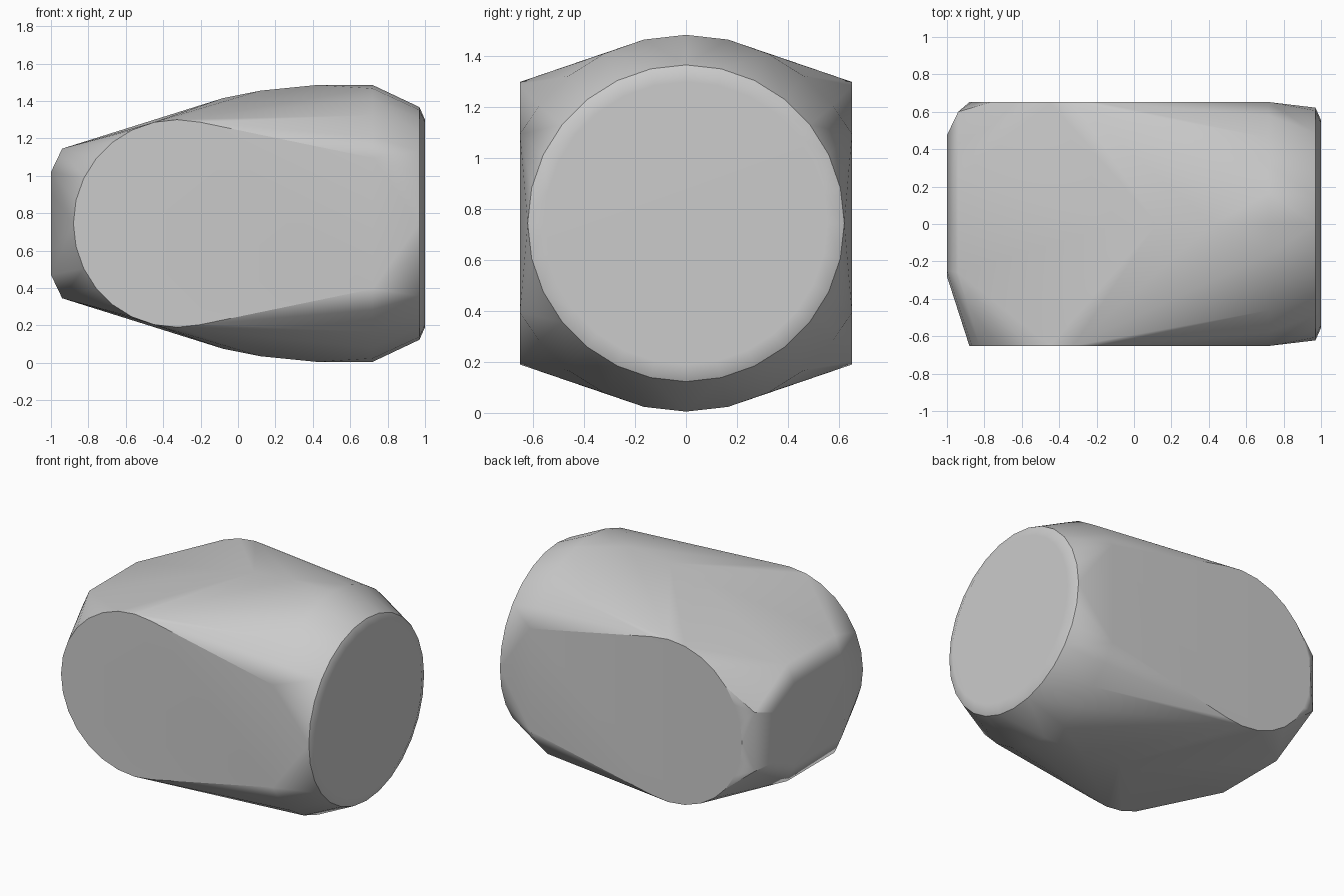
import bpy, bmesh, math

cube = bpy.data.objects.get("Cube")
if cube:
    bpy.data.objects.remove(cube, do_unlink=True)

MID = 0.745     # height of the main axis
HALF = 0.652    # half depth between the flat sides
SEG = 28

bm = bmesh.new()


def add(x, y, z):
    bm.verts.new((x, y, z))


def ring(radius):
    for i in range(SEG):
        a = math.tau * i / SEG
        yield radius * math.cos(a), radius * math.sin(a)


# Round end: flat disc, small chamfer, shoulder trimmed by the flat sides
for x, radius in ((1.0, 0.555), (0.97, 0.622), (0.72, 0.74)):
    for y, z in ring(radius):
        if abs(y) < HALF:
            add(x, y, MID + z)
clip = math.sqrt(0.74 ** 2 - HALF ** 2)

for s in (-1, 1):
    # Flat side discs on front and back, with shoulder corners
    for x, z in ring(0.555):
        add(x - 0.325, s * HALF, MID + z)
    for t in (-1, 1):
        add(0.72, s * HALF, MID + t * clip)
    # Crown along the top and bottom
    for x, h in ((0.42, 0.74), (0.12, 0.71), (-0.08, 0.67)):
        add(x, 0, MID + s * h)
    # Faceted small end
    for x, y, h in ((-0.94, 0.25, 0.40), (-0.94, -0.26, 0.40),
                    (-0.94, 0.60, 0.20), (-1, 0.475, 0.17),
                    (-1, 0.25, 0.275), (-1, -0.25, 0.275), (-1, -0.28, 0.16)):
        add(x, y, MID + s * h)

# Skin everything as one convex solid and merge the flat areas
res = bmesh.ops.convex_hull(bm, input=bm.verts[:])
loose = [v for v in bm.verts if not v.link_faces]
bmesh.ops.delete(bm, geom=loose, context='VERTS')
bmesh.ops.dissolve_limit(bm, angle_limit=math.radians(0.5),
                         verts=bm.verts[:], edges=bm.edges[:])
bmesh.ops.recalc_face_normals(bm, faces=bm.faces[:])
mesh = bpy.data.meshes.new("rounded_block")
bm.to_mesh(mesh)
bm.free()

block = bpy.data.objects.new("rounded_block", mesh)
bpy.context.collection.objects.link(block)
bpy.context.view_layer.objects.active = block
block.select_set(True)
bpy.ops.object.shade_smooth_by_angle(angle=math.radians(30))
weighted = block.modifiers.new("weighted_normals", 'WEIGHTED_NORMAL')
weighted.keep_sharp = True

# Plain grey
grey = bpy.data.materials.new("plain_grey")
grey.use_nodes = True
colour = (0.6, 0.6, 0.6, 1)
grey.diffuse_color = colour
grey.node_tree.nodes["Principled BSDF"].inputs["Base Color"].default_value = colour
mesh.materials.append(grey)
